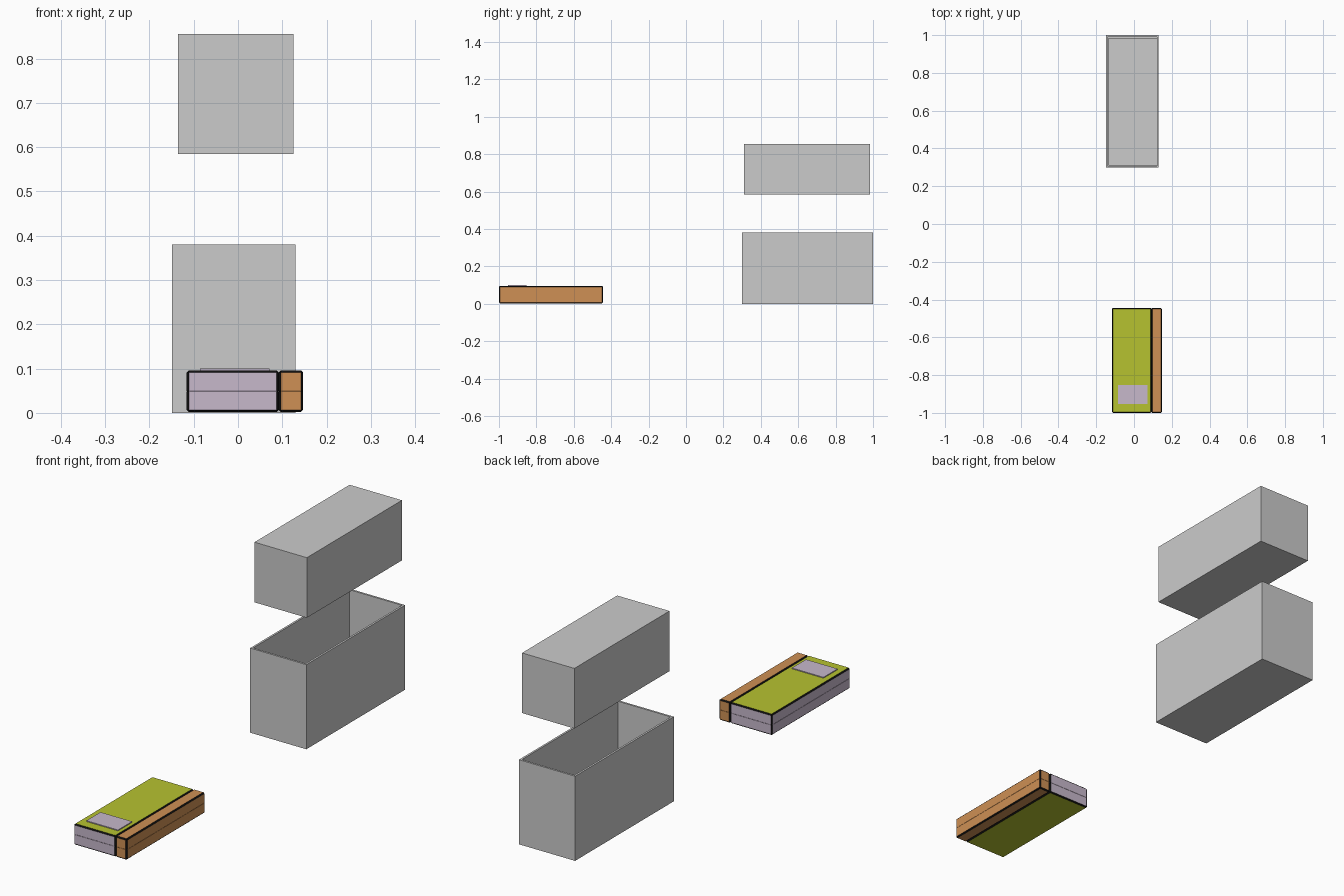
import bpy, bmesh
from mathutils import Vector

if "Cube" in bpy.data.objects:
    bpy.data.objects.remove(bpy.data.objects["Cube"])


def material(name, rgb):
    m = bpy.data.materials.new(name)
    m.diffuse_color = (*rgb, 1)
    m.use_nodes = True
    m.node_tree.nodes["Principled BSDF"].inputs["Base Color"].default_value = m.diffuse_color
    return m


black = material("black_trim", (0.005, 0.005, 0.005))
olive = material("olive", (0.47, 0.54, 0.03))
lilac = material("lilac", (0.57, 0.48, 0.60))
orange = material("orange", (0.62, 0.28, 0.09))


def box_mesh(lo, hi):
    bm = bmesh.new()
    bmesh.ops.create_cube(bm, size=1)
    for v in bm.verts:
        v.co = Vector([(a + b) / 2 + c * (b - a) for a, b, c in zip(lo, hi, v.co)])
    return bm


def finish(bm, name, mats=()):
    bmesh.ops.recalc_face_normals(bm, faces=bm.faces)
    me = bpy.data.meshes.new(name)
    bm.to_mesh(me)
    bm.free()
    for m in mats:
        me.materials.append(m)
    ob = bpy.data.objects.new(name, me)
    bpy.context.collection.objects.link(ob)
    return ob


def case_section(name, lo, hi, side, cap):
    """Box with black chamfered edges, capped faces and a fine parting groove."""
    bm = box_mesh(lo, hi)
    for f in bm.faces:
        f.material_index = 1 if abs(f.normal.z) > 0.9 else 0
    bmesh.ops.bevel(bm, geom=bm.edges[:], offset=0.005, segments=1,
                    affect='EDGES', profile=0.5, material=2)
    mid, g = (lo[2] + hi[2]) / 2, 0.0006
    for z in (mid - g, mid, mid + g):
        bmesh.ops.bisect_plane(bm, geom=bm.verts[:] + bm.edges[:] + bm.faces[:],
                               plane_co=(0, 0, z), plane_no=(0, 0, 1), dist=1e-6)
    cx, cy = (lo[0] + hi[0]) / 2, (lo[1] + hi[1]) / 2
    for v in bm.verts:
        if abs(v.co.z - mid) < g / 2:
            v.co.x -= g if v.co.x > cx else -g
            v.co.y -= g if v.co.y > cy else -g
    finish(bm, name, (side, cap, black))


# Flat case: wide body and narrow spine
case_section("case_body", (-0.116, -1.0, 0.002), (0.092, -0.444, 0.096), lilac, olive)
case_section("case_spine", (0.092, -1.0, 0.002), (0.147, -0.444, 0.096), orange, orange)

# Raised plate on the case top
finish(box_mesh((-0.086, -0.953, 0.09), (0.071, -0.853, 0.1)), "top_plate", (lilac,))

# Open-topped storage bin: open box thickened inward
bm = box_mesh((-0.149, 0.299, 0), (0.13, 1.0, 0.38))
bmesh.ops.delete(bm, geom=[f for f in bm.faces if f.normal.z > 0.9], context='FACES_ONLY')
bin_ob = finish(bm, "open_bin")
wall = bin_ob.modifiers.new("wall", 'SOLIDIFY')
wall.thickness = 0.009
wall.offset = -1
wall.use_even_offset = True

# Block hovering above the bin
finish(box_mesh((-0.135, 0.31, 0.585), (0.125, 0.985, 0.855)), "upper_block")
